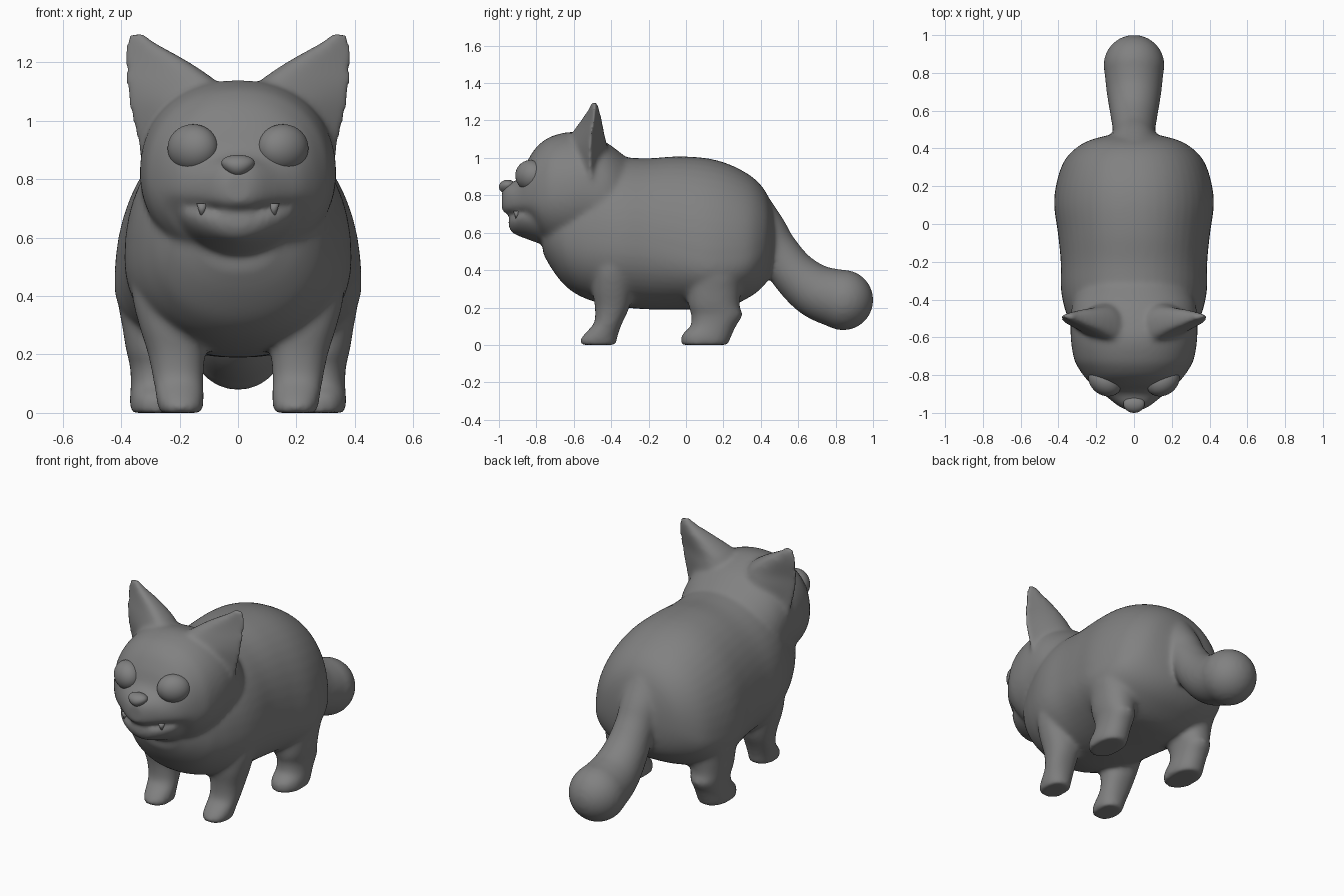
import bpy, bmesh
from math import sin, cos, pi, radians, hypot
from mathutils import Matrix

if "Cube" in bpy.data.objects:
    bpy.data.objects.remove(bpy.data.objects["Cube"])

N = 48
GREY = bpy.data.materials.new("dark_grey")
GREY.diffuse_color = (0.22, 0.22, 0.22, 1)
GREY.use_nodes = True
GREY.node_tree.nodes["Principled BSDF"].inputs["Base Color"].default_value = GREY.diffuse_color


def smooth_rows(rows, steps=6):
    """Catmull-Rom interpolation of parameter rows."""
    out = []
    for i in range(len(rows) - 1):
        p0, p1 = rows[max(i - 1, 0)], rows[i]
        p2, p3 = rows[i + 1], rows[min(i + 2, len(rows) - 1)]
        for k in range(steps):
            t = k / steps
            out.append([0.5 * (2 * b + (c - a) * t + (2 * a - 5 * b + 4 * c - d) * t * t
                               + (3 * b - a - 3 * c + d) * t ** 3)
                        for a, b, c, d in zip(p0, p1, p2, p3)])
    out.append(list(rows[-1]))
    return out


def loft(bm, rings):
    loops = [[bm.verts.new(p) for p in ring] for ring in rings]
    for a, b in zip(loops, loops[1:]):
        for i in range(N):
            j = (i + 1) % N
            bm.faces.new((a[i], a[j], b[j], b[i]))
    bm.faces.new(loops[0])
    bm.faces.new(loops[-1])


def power(v, e):
    return abs(v) ** (2 / e) * (1 if v >= 0 else -1)


def torso_ring(row, top, low):
    # row: y, half width, bottom z, top z, z of widest point
    y, w, zb, zt, zw = row
    pts = []
    for i in range(N):
        t = 2 * pi * i / N
        h, e = (zt - zw, top) if sin(t) >= 0 else (zw - zb, low)
        pts.append((w * power(cos(t), e), y, zw + h * power(sin(t), e)))
    return pts


def leg_ring(row, side):
    # row: z, centre x, centre y, radius x, radius y
    z, cx, cy, rx, ry = row
    return [(side * (cx + rx * power(cos(2 * pi * i / N), 2.2)),
             cy + ry * power(sin(2 * pi * i / N), 2.2), z) for i in range(N)]


def ear_ring(row, side):
    # row: z, inner x, outer x, front y, back y; thins outwards, front flattened
    z, x0, x1, y0, y1 = row
    cx, rx, cy, ry = (x0 + x1) / 2, (x1 - x0) / 2, (y0 + y1) / 2, (y1 - y0) / 2
    pts = []
    for i in range(N):
        u, s = cos(2 * pi * i / N), sin(2 * pi * i / N)
        if s < 0:
            s *= 1 - 0.4 * abs(s)
        pts.append((side * (cx + rx * u), cy + ry * (s * (1.2 - u) / 1.7 + 0.2 * u), z))
    return pts


def ball(bm, loc, scale, turn=0):
    m = Matrix.Translation(loc) @ Matrix.Rotation(turn, 4, 'Z') @ Matrix.Diagonal((*scale, 1))
    return bmesh.ops.create_uvsphere(bm, u_segments=32, v_segments=20, radius=1, matrix=m)['verts']


def finish(bm, name):
    bmesh.ops.recalc_face_normals(bm, faces=bm.faces)
    for f in bm.faces:
        f.smooth = True
    me = bpy.data.meshes.new(name)
    bm.to_mesh(me)
    bm.free()
    me.materials.append(GREY)
    ob = bpy.data.objects.new(name, me)
    bpy.context.collection.objects.link(ob)
    return ob


bm = bmesh.new()

# Torso
torso = [(.478, .10, .46, .67, .56), (.445, .23, .36, .78, .55), (.40, .31, .30, .855, .50),
         (.33, .372, .25, .915, .46), (.22, .41, .20, .97, .44), (.10, .423, .19, 1.0, .44),
         (-.05, .403, .19, 1.008, .48), (-.20, .388, .19, .998, .52), (-.33, .388, .20, 1.002, .53),
         (-.43, .372, .215, 1.0, .54), (-.53, .338, .245, .95, .55), (-.60, .305, .28, .90, .56),
         (-.66, .27, .33, .85, .57), (-.72, .215, .41, .80, .60), (-.765, .14, .49, .72, .61)]
loft(bm, [torso_ring(r, 2.15, 2.15) for r in smooth_rows(torso)])

# Head with muzzle; its underside gets flatter towards the mouth
head = [(-.28, .24, .55, .97, .74), (-.36, .30, .50, 1.035, .77), (-.44, .33, .50, 1.09, .80),
        (-.55, .336, .50, 1.13, .82), (-.63, .333, .50, 1.138, .81), (-.72, .316, .52, 1.115, .80),
        (-.77, .29, .56, 1.085, .79), (-.81, .262, .63, 1.045, .79), (-.85, .226, .68, .98, .78),
        (-.88, .19, .695, .91, .77), (-.91, .152, .70, .878, .765), (-.94, .115, .70, .868, .765),
        (-.967, .078, .705, .85, .77), (-.984, .045, .72, .82, .77)]
loft(bm, [torso_ring(r, 2.2, 2.0 + 0.7 * min(max((-.75 - r[0]) / .12, 0), 1))
          for r in smooth_rows(head)])

# Lower jaw
jaw = [(-.68, .22, .51, .71, .68), (-.78, .21, .54, .71, .69), (-.85, .19, .565, .705, .69),
       (-.89, .16, .58, .70, .685), (-.92, .12, .593, .692, .675), (-.938, .082, .61, .685, .665),
       (-.948, .045, .63, .675, .655)]
loft(bm, [torso_ring(r, 2.2, 1.8) for r in smooth_rows(jaw)])

# Tail with a round end
tail = smooth_rows([(.34, .68, .15), (.42, .60, .125), (.485, .51, .112), (.58, .38, .125),
                    (.70, .285, .145), (.84, .24, .16)])
rings = []
for i, (y, z, r) in enumerate(tail):
    a, b = tail[max(i - 1, 0)], tail[min(i + 1, len(tail) - 1)]
    dy, dz = b[0] - a[0], b[1] - a[1]
    d = hypot(dy, dz)
    rings.append([(r * cos(2 * pi * k / N), y - dz / d * r * sin(2 * pi * k / N),
                   z + dy / d * r * sin(2 * pi * k / N)) for k in range(N)])
loft(bm, rings)
ball(bm, (0, .84, .24), (.162, .162, .162))

# Legs and ears on both sides
front_leg = [(.50, .22, -.38, .135, .10), (.40, .222, -.39, .14, .11), (.30, .217, -.393, .122, .108),
             (.20, .21, -.395, .098, .092), (.12, .205, -.415, .087, .076), (.07, .20, -.445, .083, .087),
             (.03, .197, -.467, .079, .098), (0, .195, -.467, .073, .094)]
hind_leg = [(.50, .25, .17, .13, .09), (.38, .265, .16, .143, .14), (.30, .27, .15, .127, .145),
            (.21, .28, .15, .102, .137), (.16, .28, .165, .09, .137), (.10, .28, .145, .087, .122),
            (.06, .28, .115, .09, .134), (.03, .28, .105, .091, .131), (0, .28, .10, .086, .125)]
ear = [(.85, .10, .328, -.66, -.40), (.95, .05, .355, -.69, -.39), (1.05, .035, .378, -.698, -.386),
       (1.12, .06, .389, -.656, -.408), (1.17, .12, .394, -.612, -.423), (1.22, .20, .396, -.57, -.438),
       (1.265, .28, .394, -.534, -.456), (1.298, .32, .384, -.517, -.468)]
for side in (-1, 1):
    loft(bm, [leg_ring(r, side) for r in smooth_rows(front_leg)])
    loft(bm, [leg_ring(r, side) for r in smooth_rows(hind_leg)])
    loft(bm, [ear_ring(r, side) for r in smooth_rows(ear)])

# Fuse everything into one soft skin
body = finish(bm, "body")
rm = body.modifiers.new("fuse", 'REMESH')
rm.mode = 'VOXEL'
rm.voxel_size = 0.012
rm.use_smooth_shade = True
sm = body.modifiers.new("soften", 'SMOOTH')
sm.factor = 0.5
sm.iterations = 16

# Eyes and fangs
for side, label in ((-1, "left"), (1, "right")):
    bm = bmesh.new()
    ball(bm, (side * .154, -.832, .906), (.093, .074, .082), side * radians(35))
    finish(bm, label + "_eye")
    bm = bmesh.new()
    bmesh.ops.create_cone(bm, cap_ends=True, segments=16, radius1=.006, radius2=.019, depth=.04,
                          matrix=Matrix.Translation((side * .123, -.905, .697)))
    finish(bm, label + "_fang")

# Nose, narrower towards the bottom
bm = bmesh.new()
for v in ball(bm, (0, -.953, .845), (.054, .047, .038)):
    v.co.x *= 1 + 9 * (v.co.z - .845)
finish(bm, "nose")
